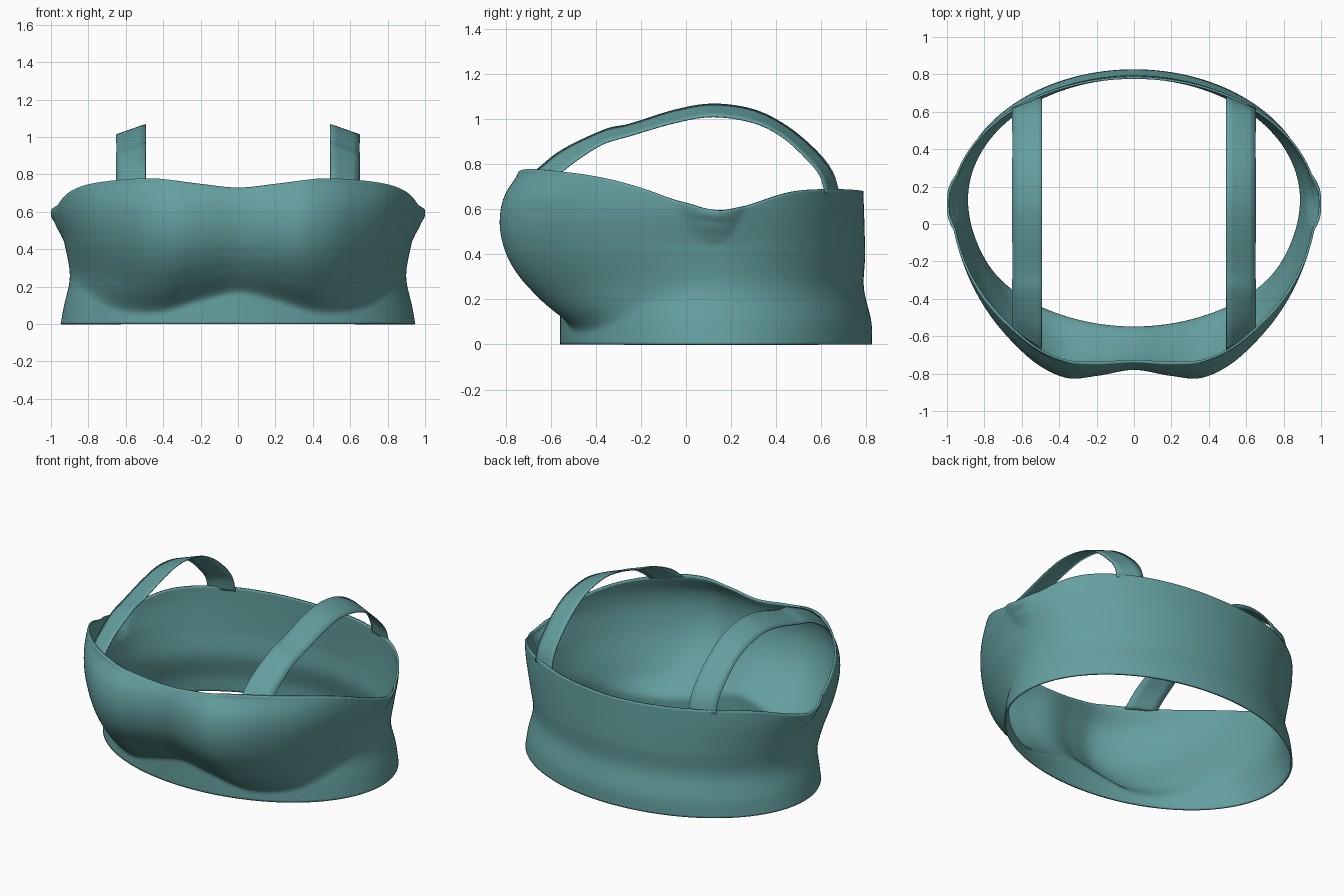
import bpy, bmesh, math

if "Cube" in bpy.data.objects:
    bpy.data.objects.remove(bpy.data.objects["Cube"])


def curve(keys, x):
    """Smooth interpolation through (position, value) keys."""
    if x <= keys[0][0]:
        return keys[0][1]
    if x >= keys[-1][0]:
        return keys[-1][1]

    def slope(i):
        a, b = keys[max(i - 1, 0)], keys[min(i + 1, len(keys) - 1)]
        return (b[1] - a[1]) / (b[0] - a[0])
    for i in range(len(keys) - 1):
        (x0, y0), (x1, y1) = keys[i], keys[i + 1]
        if x <= x1:
            h = x1 - x0
            s = (x - x0) / h
            return (y0 * (1 + 2 * s) * (1 - s) ** 2 + h * slope(i) * s * (1 - s) ** 2
                    + y1 * s * s * (3 - 2 * s) + h * slope(i + 1) * s * s * (s - 1))


def loft(name, rows, closed, thickness, offset):
    """Skin rows of points into a thin, smooth cloth sheet."""
    bm = bmesh.new()
    grid = [[bm.verts.new(p) for p in row] for row in rows]
    n = len(grid[0])
    for r0, r1 in zip(grid, grid[1:]):
        for i in range(n if closed else n - 1):
            j = (i + 1) % n
            bm.faces.new((r0[i], r0[j], r1[j], r1[i]))
    mesh = bpy.data.meshes.new(name)
    bm.to_mesh(mesh)
    bm.free()
    obj = bpy.data.objects.new(name, mesh)
    bpy.context.collection.objects.link(obj)
    mesh.materials.append(cloth)
    solid = obj.modifiers.new("thickness", 'SOLIDIFY')
    solid.thickness, solid.offset = thickness, offset
    bpy.ops.object.select_all(action='DESELECT')
    obj.select_set(True)
    bpy.context.view_layer.objects.active = obj
    bpy.ops.object.shade_smooth_by_angle(angle=math.radians(40))
    return obj


cloth = bpy.data.materials.new("teal_cloth")
cloth.diffuse_color = (0.13, 0.35, 0.35, 1)
cloth.use_nodes = True
cloth.node_tree.nodes["Principled BSDF"].inputs["Base Color"].default_value = cloth.diffuse_color

# Profiles by height
WIDTH = [(0, .948), (.1, .93), (.22, .902), (.3, .902), (.45, .932), (.6, .96), (.8, .965)]
BACK = [(0, .697), (.1, .693), (.25, .66), (.4, .665), (.7, .657)]
# Profiles by angle in degrees, from front centre (mirrored for a smooth centre) to back
RIM = [(-12, .75), (0, .73), (12, .75), (27, .778), (40, .772), (57, .745), (70, .7), (82, .63),
       (90, .597), (98, .602), (120, .675), (140, .69), (180, .68)]
CUP_DEPTH = [(-12, .267), (0, .22), (12, .267), (21.6, .313), (32, .303), (43, .255), (57, .19),
             (71, .115), (90, 0)]
CUP_BASE = [(-12, .13), (0, .17), (12, .13), (27, .065), (45, .085), (68, .2), (90, .28)]
# Cup fullness from lower crease to rim
CUP_FORM = [(-.05, 0), (0, .01), (.05, .11), (.116, .29), (.19, .47), (.33, .74), (.48, .92),
            (.66, 1), (.84, .94), (1, .73)]


def band_point(deg, s):
    t = min(deg, 360 - deg)
    side = 1 if deg <= 180 else -1
    a = math.radians(t)
    z = curve(RIM, t) * s
    x = curve(WIDTH, z) * math.sin(a)
    y = .13 - (.69 if t < 90 else curve(BACK, z)) * math.cos(a)
    if t < 90:
        base = curve(CUP_BASE, t)
        y -= curve(CUP_DEPTH, t) * curve(CUP_FORM, (z - base) / (.76 - base))
    # underarm flare and bunched pocket
    x += .018 * math.exp(-((t - 90) / 16) ** 2) * min(1, max(0, (z - .45) / .15))
    edge = .44 + .16 * ((y - .12) / .14) ** 2
    if 60 < t < 120 and z > edge:
        k = min(1, (z - edge) / .13)
        x += .025 * k + .002 * k * math.sin(z * 110 + y * 12)
    return (side * x, y, z)


# Body band
SEG, ROWS = 240, 56
loft("bodice_band", [[band_point(i * 360 / SEG, r / ROWS) for i in range(SEG)]
                     for r in range(ROWS + 1)], True, .012, -1)

# Shoulder straps: inner and outer edge paths as (y, z)
INNER = [(-.675, .765), (-.55, .863), (-.36, .953), (-.25, .978), (-.05, 1.04), (.12, 1.067),
         (.3, 1.042), (.45, .967), (.58, .857), (.65, .765), (.68, .67)]
OUTER = [(-.565, .755), (-.49, .815), (-.37, .89), (-.25, .927), (-.05, .985), (.12, 1.012),
         (.3, .985), (.43, .92), (.54, .82), (.595, .75), (.62, .67)]


def edge_path(pts, u):
    return [curve([(i, p[k]) for i, p in enumerate(pts)], u) for k in (0, 1)]


for label, sx in (("left", 1), ("right", -1)):
    rows = []
    for i in range(61):
        u = i / 6
        (y0, z0), (y1, z1) = edge_path(INNER, u), edge_path(OUTER, u)
        rows.append([(sx * (.493 + .157 * w), y0 + (y1 - y0) * w, z0 + (z1 - z0) * w)
                     for w in (0, .25, .5, .75, 1)])
    if sx < 0:
        rows = [r[::-1] for r in rows]
    loft(label + "_shoulder_strap", rows, False, .006, 0)
